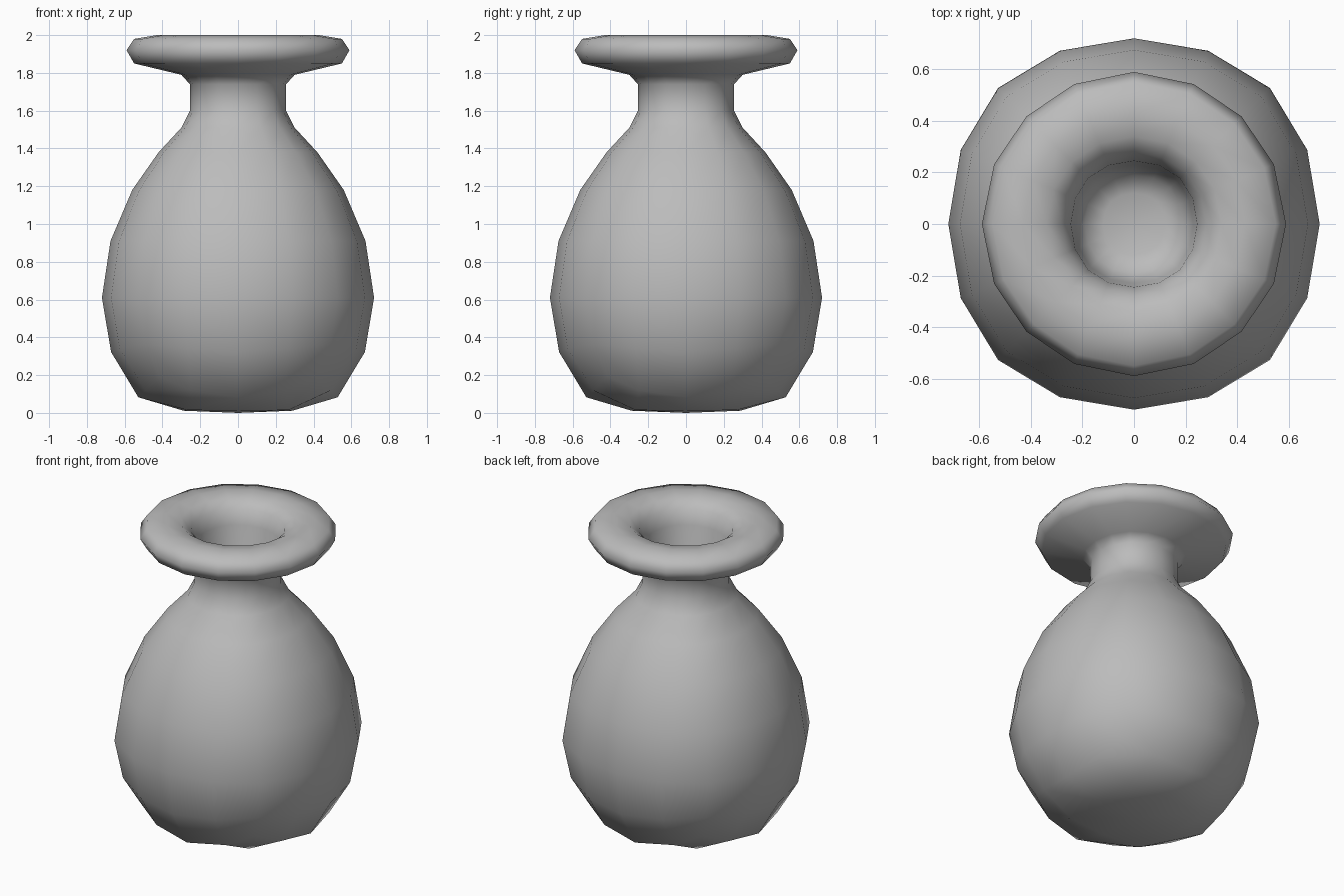
import bpy, bmesh
from math import atan2, hypot

old = bpy.data.objects.get("Cube")
if old:
    bpy.data.objects.remove(old, do_unlink=True)

# Rounded body blank: a cube smoothed to sixteen sides
EQUATOR = 0.61
bpy.ops.mesh.primitive_cube_add(size=1.64)
vase = bpy.context.object
vase.name = "vase"
mod = vase.modifiers.new("round", 'SUBSURF')
mod.levels = 2
mod.use_limit_surface = False
bpy.ops.object.modifier_apply(modifier=mod.name)

bm = bmesh.new()
bm.from_mesh(vase.data)

# Keep the lower half, lift it and flatten its base
bmesh.ops.delete(bm, geom=[v for v in bm.verts if v.co.z > 0.01], context='VERTS')
for v in bm.verts:
    v.co.z = max(v.co.z + EQUATOR, 0.04 * hypot(v.co.x, v.co.y))
ring = [v for v in bm.verts if v.is_boundary]
ring.sort(key=lambda v: atan2(v.co.y, v.co.x))
base = [(v.co.x, v.co.y) for v in ring]
widest = max(x for x, y in base)

# Shoulder, neck, lip and hollow: radius, height, squareness
profile = [
    (0.675, 0.91, 1), (0.56, 1.18, 1), (0.42, 1.38, 1), (0.30, 1.51, 1),
    (0.255, 1.60, 1), (0.255, 1.74, 1), (0.30, 1.79, 0.6),
    (0.55, 1.85, 0), (0.59, 1.92, 0), (0.55, 1.98, 0), (0.43, 2.0, 0),
    (0.34, 1.985, 0), (0.28, 1.94, 0.4), (0.245, 1.85, 0.8),
    (0.23, 1.72, 1), (0.19, 1.62, 1), (0.12, 1.59, 1),
]


def ring_point(x, y, r, z, k):
    length = hypot(x, y)
    scale = r * (1 - k + k * length / widest) / length
    return (x * scale, y * scale, z)


for r, z, k in profile:
    upper = [bm.verts.new(ring_point(x, y, r, z, k)) for x, y in base]
    for i, low in enumerate(ring):
        bm.faces.new((ring[i - 1], low, upper[i], upper[i - 1]))
    ring = upper

# Floor of the hollow
floor = bm.faces.new(ring)
bmesh.ops.poke(bm, faces=[floor])
bmesh.ops.recalc_face_normals(bm, faces=bm.faces)
for f in bm.faces:
    f.smooth = True
bm.to_mesh(vase.data)
bm.free()

# Plain grey clay
clay = bpy.data.materials.new("grey_clay")
clay.use_nodes = True
colour = (0.5, 0.5, 0.5, 1)
clay.diffuse_color = colour
clay.node_tree.nodes["Principled BSDF"].inputs["Base Color"].default_value = colour
vase.data.materials.clear()
vase.data.materials.append(clay)
